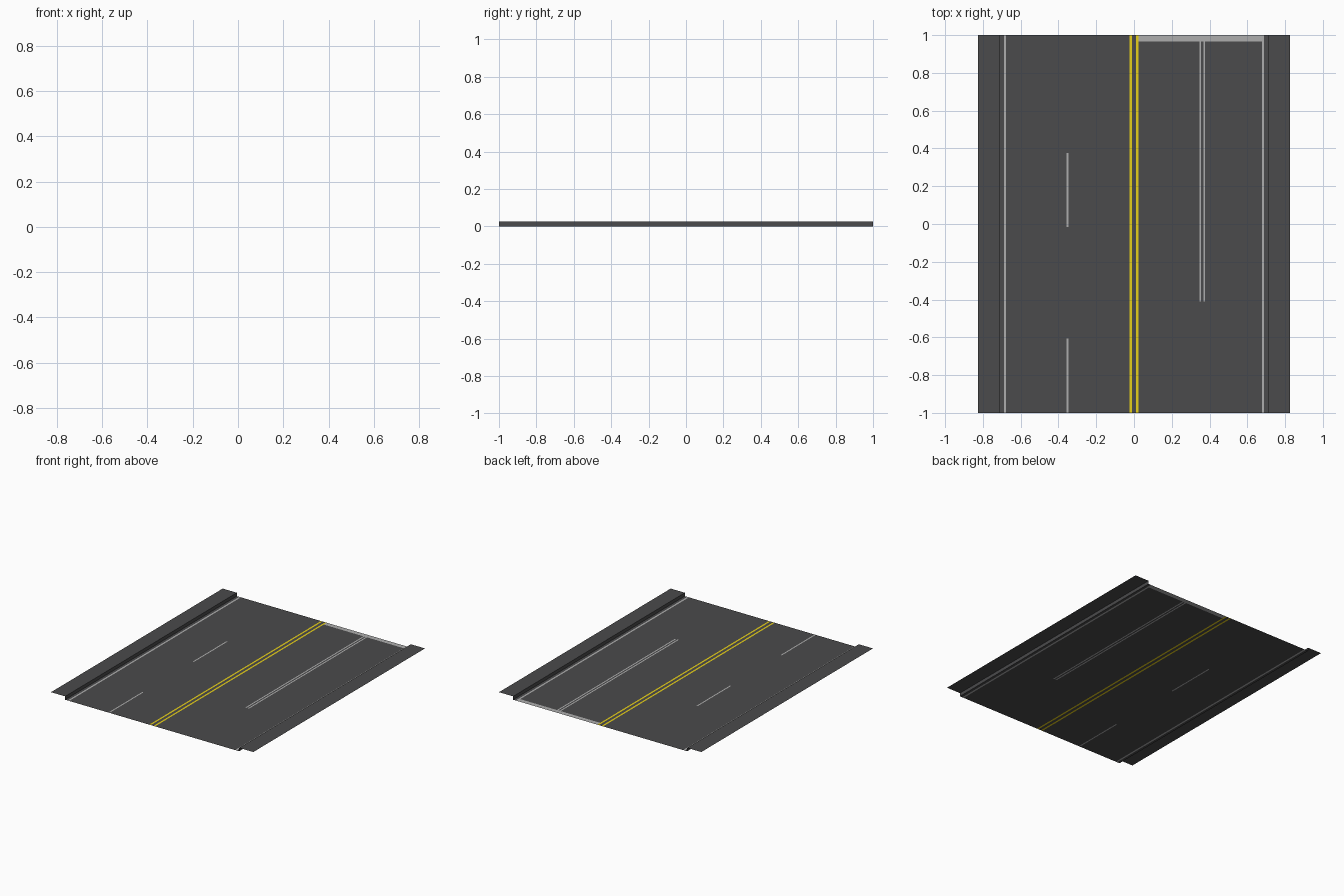
import bpy, bmesh

if "Cube" in bpy.data.objects:
    bpy.data.objects.remove(bpy.data.objects["Cube"])


def material(name, rgb):
    m = bpy.data.materials.new(name)
    m.diffuse_color = (*rgb, 1)
    m.use_nodes = True
    m.node_tree.nodes["Principled BSDF"].inputs["Base Color"].default_value = m.diffuse_color
    return m


MATS = [material("asphalt", (0.07, 0.07, 0.072)),
        material("white_paint", (0.42, 0.42, 0.42)),
        material("yellow_paint", (0.80, 0.63, 0.01))]
WHITE, YELLOW = 1, 2
EDGE, HALF, CURB = 0.71, 0.825, 0.025


def finish(name, bm):
    me = bpy.data.meshes.new(name)
    bm.to_mesh(me)
    bm.free()
    for m in MATS:
        me.materials.append(m)
    bpy.context.collection.objects.link(bpy.data.objects.new(name, me))


def line(x, width, y0, y1, colour):
    return (x - width / 2, x + width / 2, y0, y1, colour)


# Painted markings as rectangles set flush into the road sheet
marks = [line(s * 0.683, 0.013, -1, 1, WHITE) for s in (-1, 1)]
marks += [line(s * 0.0175, 0.013, -1, 1, YELLOW) for s in (-1, 1)]
marks += [line(x, 0.010, -0.41, 0.965, WHITE) for x in (0.351, 0.372)]
marks += [line(-0.353, 0.010, y0, y1, WHITE) for y0, y1 in ((-1, -0.605), (-0.015, 0.375))]
marks.append((0.024, 0.6765, 0.965, 1, WHITE))

# Road surface: one flat sheet, split along the marking edges
xs = sorted({-EDGE, EDGE} | {x for m in marks for x in m[:2]})
ys = sorted({-1, 1} | {y for m in marks for y in m[2:4]})
bm = bmesh.new()
grid = [[bm.verts.new((x, y, 0)) for y in ys] for x in xs]
for i in range(len(xs) - 1):
    for j in range(len(ys) - 1):
        f = bm.faces.new((grid[i][j], grid[i + 1][j], grid[i + 1][j + 1], grid[i][j + 1]))
        cx, cy = (xs[i] + xs[i + 1]) / 2, (ys[j] + ys[j + 1]) / 2
        for x0, x1, y0, y1, colour in marks:
            if x0 < cx < x1 and y0 < cy < y1:
                f.material_index = colour
finish("road_surface", bm)

# Raised pavements: an open curb riser and a flat walkway on each side
for side, name in ((-1, "left_pavement"), (1, "right_pavement")):
    bm = bmesh.new()
    profile = [(EDGE, 0), (EDGE, CURB), (HALF, CURB)]
    rows = [[bm.verts.new((side * x, y, z)) for x, z in profile] for y in (-side, side)]
    for k in range(2):
        bm.faces.new((rows[0][k], rows[0][k + 1], rows[1][k + 1], rows[1][k]))
    finish(name, bm)
